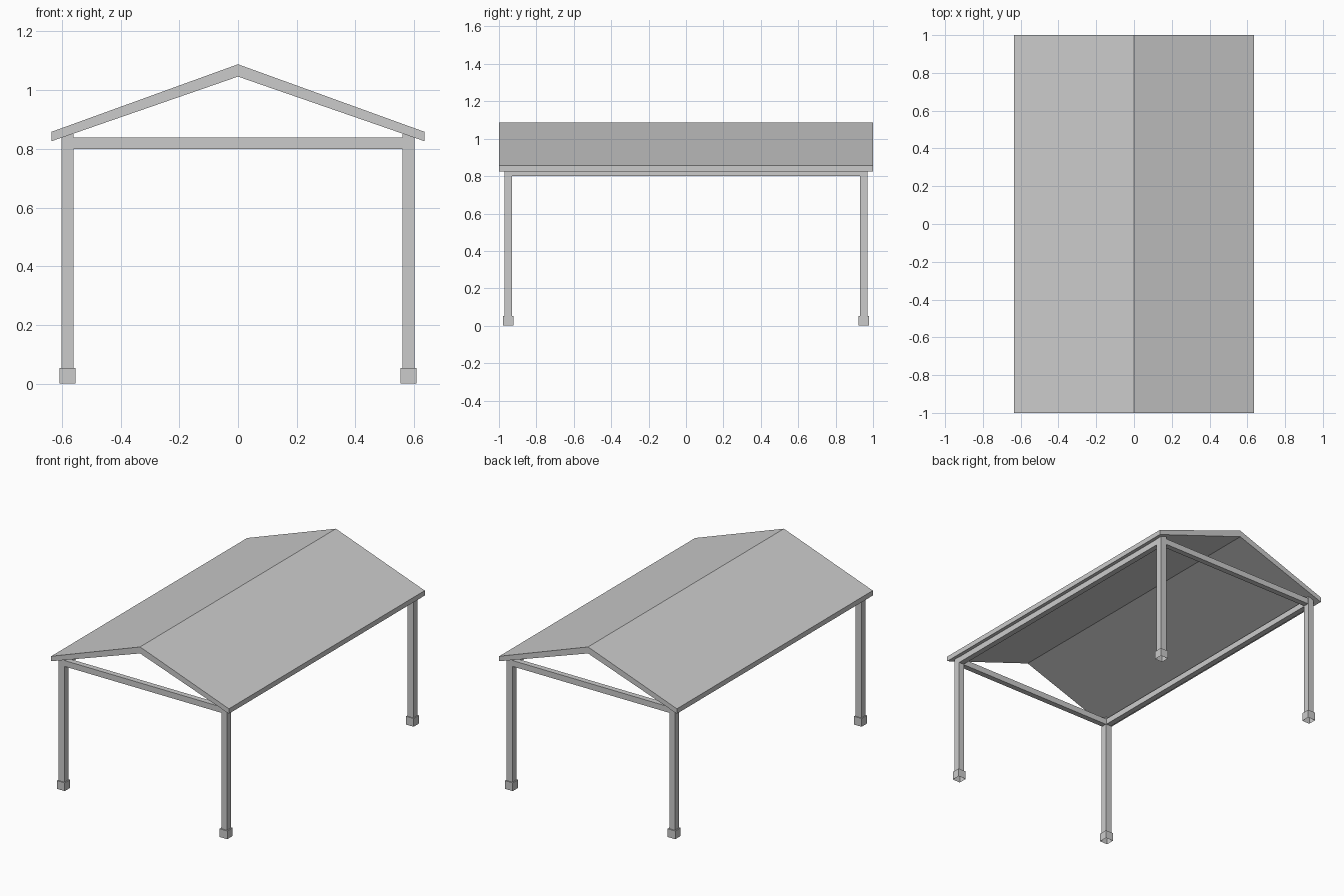
import bpy, bmesh

if "Cube" in bpy.data.objects:
    bpy.data.objects.remove(bpy.data.objects["Cube"])


def make_object(name, bm, mirror=None):
    bmesh.ops.recalc_face_normals(bm, faces=bm.faces)
    mesh = bpy.data.meshes.new(name)
    bm.to_mesh(mesh)
    bm.free()
    ob = bpy.data.objects.new(name, mesh)
    bpy.context.collection.objects.link(ob)
    if mirror:
        mod = ob.modifiers.new("Mirror", 'MIRROR')
        mod.use_axis = mirror
        mod.use_mirror_merge = False
    return ob


def box(name, center, size, mirror, open_bottom=False):
    bm = bmesh.new()
    bmesh.ops.create_cube(bm, size=1)
    bmesh.ops.scale(bm, vec=size, verts=bm.verts)
    bmesh.ops.translate(bm, vec=center, verts=bm.verts)
    ob_faces = [f for f in bm.faces if f.normal.z < -0.5]
    if open_bottom:
        bmesh.ops.delete(bm, geom=ob_faces, context='FACES_ONLY')
    return make_object(name, bm, mirror)


PX, PY = 0.581, 0.951          # post centre
POST, FOOT, BEAM = 0.041, 0.055, 0.036
FOOT_H, POST_TOP = 0.053, 0.85

# Four posts and their footings, mirrored from one corner
box("posts", (PX, PY, (FOOT_H + POST_TOP) / 2),
    (POST, POST, POST_TOP - FOOT_H), (True, True, False))
box("post_footings", (PX, PY, FOOT_H / 2),
    (FOOT, FOOT, FOOT_H), (True, True, False), open_bottom=True)

# Beams joining the posts across the ends and along the sides
box("end_beams", (0, PY, 0.819),
    (2 * PX - POST, BEAM, 0.038), (False, True, False))
box("side_beams", (PX, 0, 0.819),
    (BEAM, 2 * PY - POST, 0.038), (True, False, False))

# Gabled roof: chevron profile swept along y
profile = [(-0.635, 0.826), (-0.635, 0.858), (0, 1.088),
           (0.635, 0.858), (0.635, 0.826), (0, 1.046)]
bm = bmesh.new()
rings = [[bm.verts.new((x, y, z)) for x, z in profile] for y in (-1, 1)]
n = len(profile)
for i in range(n):
    j = (i + 1) % n
    bm.faces.new((rings[0][i], rings[0][j], rings[1][j], rings[1][i]))
for ring in rings:
    # Each gable end is split at the ridge into two quads
    bm.faces.new((ring[0], ring[1], ring[2], ring[5]))
    bm.faces.new((ring[5], ring[2], ring[3], ring[4]))
make_object("gable_roof", bm)
